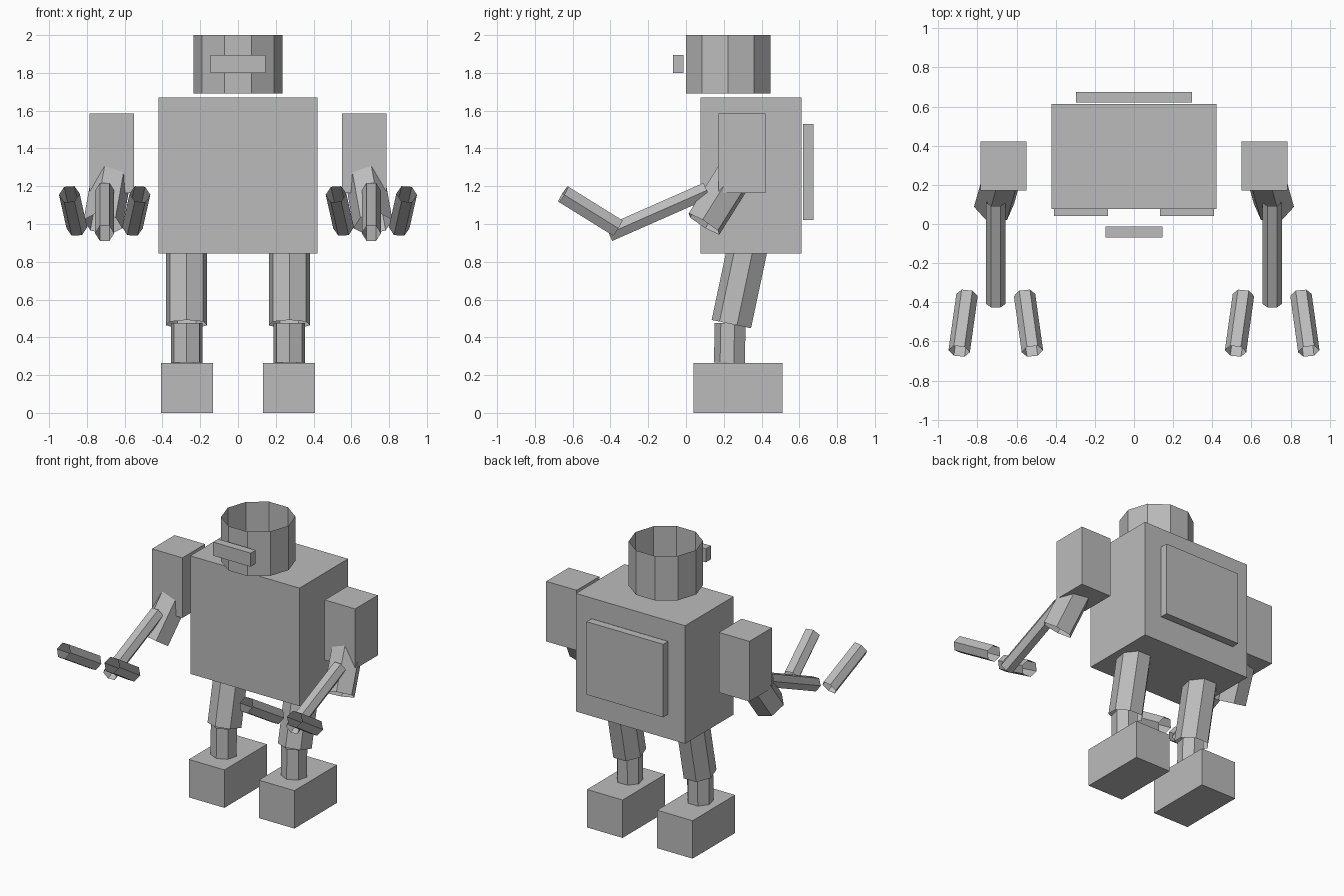
import bpy
import bmesh
from math import pi, sin, cos
from mathutils import Vector

cube = bpy.data.objects.get("Cube")
if cube:
    bpy.data.objects.remove(cube, do_unlink=True)

GREY = (0.5, 0.5, 0.5, 1.0)
metal = bpy.data.materials.new("plain_grey")
metal.use_nodes = True
metal.diffuse_color = GREY
metal.node_tree.nodes["Principled BSDF"].inputs["Base Color"].default_value = GREY


def finish(name, bm):
    bmesh.ops.recalc_face_normals(bm, faces=bm.faces)
    mesh = bpy.data.meshes.new(name)
    bm.to_mesh(mesh)
    bm.free()
    mesh.materials.append(metal)
    obj = bpy.data.objects.new(name, mesh)
    bpy.context.scene.collection.objects.link(obj)
    return obj


def box(name, x, y, z):
    """Box from (min, max) ranges."""
    bm = bmesh.new()
    bmesh.ops.create_cube(bm, size=1)
    for v in bm.verts:
        v.co = Vector([(a + b) / 2 + c * (b - a) for c, (a, b) in zip(v.co, (x, y, z))])
    return finish(name, bm)


def tube(name, start, end, radius, sides, turn=0.0):
    """Open thin-walled tube; turn = 0 puts a corner towards +x."""
    start, end = Vector(start), Vector(end)
    axis = (end - start).normalized()
    back = axis.cross(Vector((1, 0, 0))).normalized()
    side = back.cross(axis)
    bm = bmesh.new()
    rings = []
    for p in (start, end):
        ring = []
        for i in range(sides):
            a = turn + 2 * pi * i / sides
            ring.append(bm.verts.new(p + radius * (side * cos(a) + back * sin(a))))
        rings.append(ring)
    for i in range(sides):
        j = (i + 1) % sides
        bm.faces.new((rings[0][i], rings[0][j], rings[1][j], rings[1][i]))
    return finish(name, bm)


# Head, face bar, body and back plate
tube("head", (0, 0.223, 1.69), (0, 0.223, 2.0), 0.235, 10)
box("face_bar", (-0.145, 0.145), (-0.068, -0.012), (1.8, 1.895))
box("torso", (-0.422, 0.422), (0.076, 0.612), (0.845, 1.67))
box("back_plate", (-0.296, 0.296), (0.62, 0.674), (1.02, 1.53))

for label, s in (("left", 1), ("right", -1)):
    # Leg
    x = s * 0.272
    box(label + "_foot", sorted((s * 0.133, s * 0.408)), (0.04, 0.51), (0, 0.265))
    tube(label + "_shin", (x, 0.234, 0.265), (x, 0.238, 0.475), 0.086, 7, -pi / 2)
    tube(label + "_thigh", (x, 0.2455, 0.469), (x, 0.341, 0.92), 0.112, 7, -pi / 2)

    # Arm
    box(label + "_shoulder", sorted((s * 0.55, s * 0.785)), (0.172, 0.422), (1.165, 1.585))
    tube(label + "_upper_arm", (s * 0.715, 0.095, 1.0), (s * 0.66, 0.29, 1.31), 0.105, 6,
         pi / 2 + s * 0.35)
    x = s * 0.706
    tube(label + "_forearm", (x, -0.408, 0.95), (x, 0.11, 1.178), 0.05, 6)

    # Two gripper fingers, spread apart towards their tips
    for place, d in (("outer", s), ("inner", -s)):
        tube(f"{label}_{place}_finger", (x + d * 0.147, -0.363, 0.98),
             (x + d * 0.187, -0.65, 1.158), 0.055, 6)
